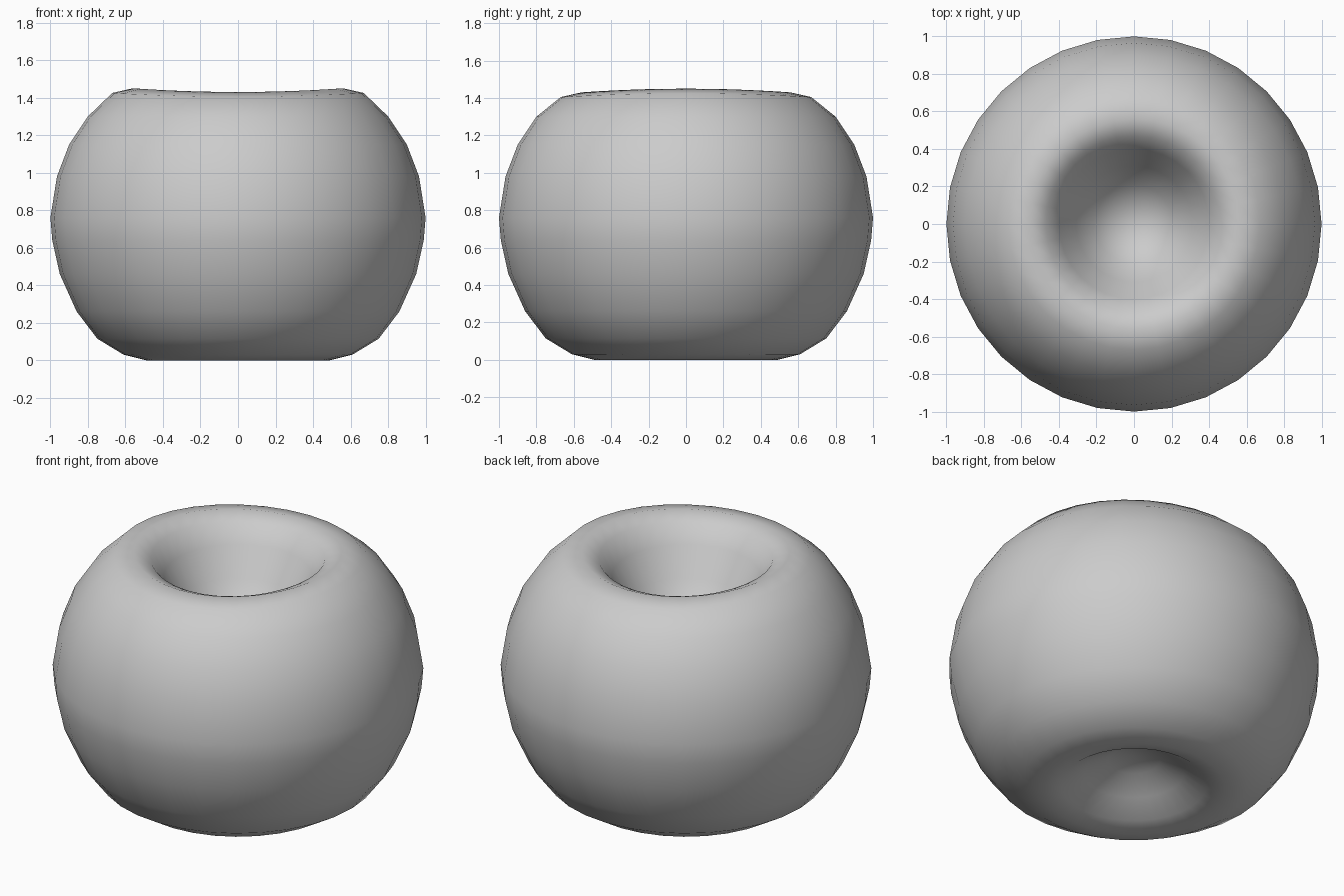
import bpy, bmesh, math

if "Cube" in bpy.data.objects:
    bpy.data.objects.remove(bpy.data.objects["Cube"])

SEGMENTS = 32

# Apple profile (radius, height): bottom dimple, outer wall, rim, top dimple
profile = [(0, 0.20), (0.14, 0.175), (0.27, 0.10), (0.39, 0.025), (0.49, 0.0),
           (0.61, 0.03), (0.75, 0.115), (0.86, 0.26), (0.95, 0.46), (0.99, 0.64),
           (1.0, 0.76), (0.965, 0.98), (0.90, 1.15), (0.80, 1.30), (0.67, 1.415),
           (0.56, 1.44), (0.47, 1.40), (0.40, 1.30), (0.31, 1.14), (0.21, 1.01),
           (0.11, 0.94), (0, 0.92)]

bm = bmesh.new()
rings = []
for r, z in profile:
    if r == 0:
        rings.append([bm.verts.new((0, 0, z))] * SEGMENTS)
        continue
    ring = []
    for i in range(SEGMENTS):
        a = 2 * math.pi * i / SEGMENTS
        # The top rim rises slightly at the left and right
        lift = 0.01 * math.cos(2 * a) if z > 1.35 else 0
        ring.append(bm.verts.new((r * math.cos(a), r * math.sin(a), z + lift)))
    rings.append(ring)

# Skin between neighbouring rings, with triangle fans at both poles
for lower, upper in zip(rings, rings[1:]):
    for i in range(SEGMENTS):
        j = (i + 1) % SEGMENTS
        corners = list(dict.fromkeys((lower[i], lower[j], upper[j], upper[i])))
        bm.faces.new(corners)
bmesh.ops.recalc_face_normals(bm, faces=bm.faces[:])
for f in bm.faces:
    f.smooth = True

mesh = bpy.data.meshes.new("apple_body")
bm.to_mesh(mesh)
bm.free()
body = bpy.data.objects.new("apple_body", mesh)
bpy.context.collection.objects.link(body)
